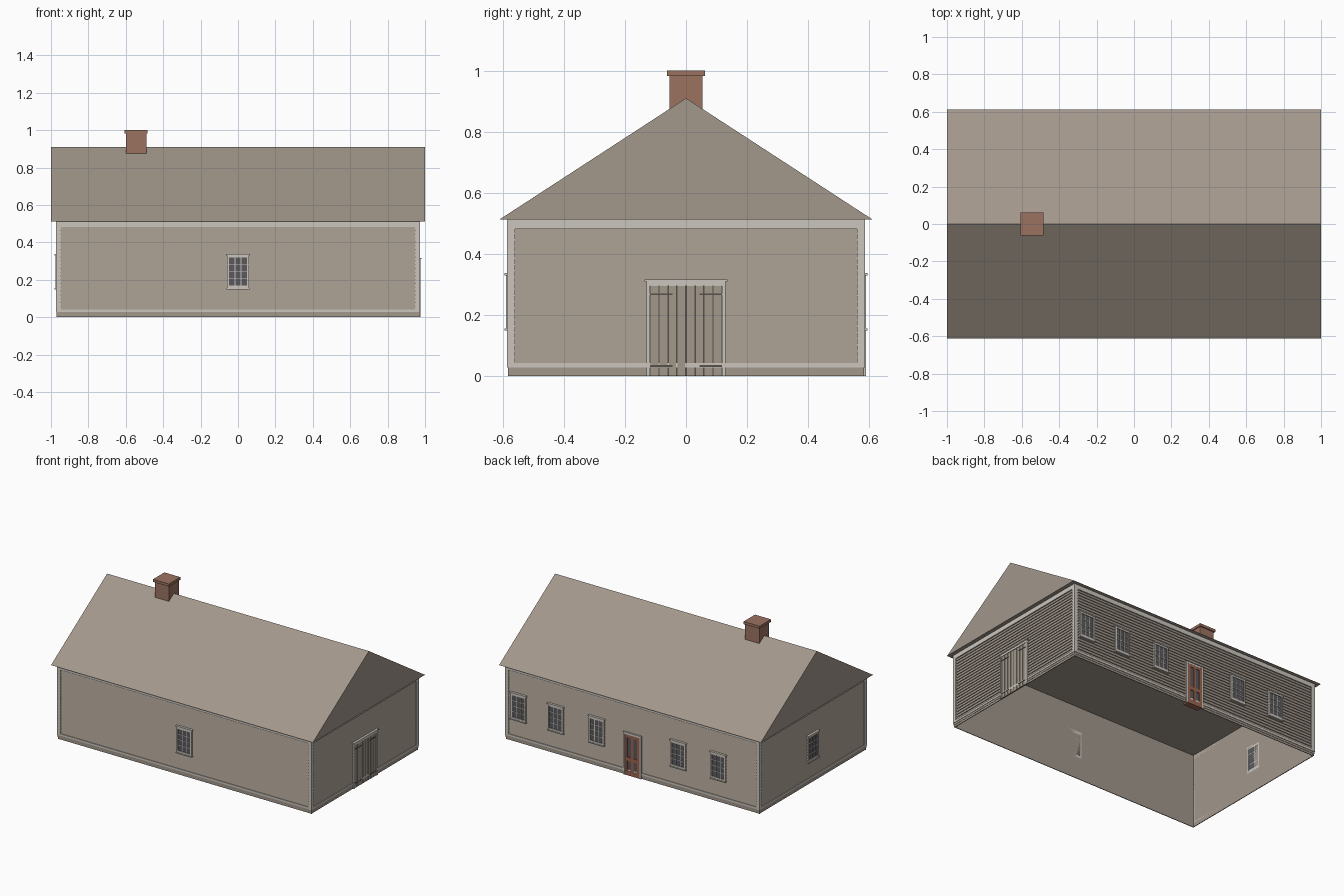
import bpy, bmesh, math
from mathutils import Matrix, Vector

if "Cube" in bpy.data.objects:
    bpy.data.objects.remove(bpy.data.objects["Cube"])


def material(name, rgb):
    m = bpy.data.materials.new(name)
    m.use_nodes = True
    m.diffuse_color = (*rgb, 1)
    m.node_tree.nodes["Principled BSDF"].inputs["Base Color"].default_value = (*rgb, 1)
    return m


WOOD = material("weathered wood", (0.36, 0.31, 0.26))
TRIM = material("pale trim", (0.60, 0.56, 0.51))
GLASS = material("dark glass", (0.10, 0.10, 0.11))
BRICK = material("red brick", (0.33, 0.17, 0.12))
DOOR = material("red paint", (0.33, 0.13, 0.08))
IRON = material("dark iron", (0.09, 0.08, 0.07))

HX, HY, TOP = 0.963, 0.576, 0.512      # wall core half sizes and eave height


def add_mesh(name, mat, bm, matrix=Matrix()):
    bmesh.ops.recalc_face_normals(bm, faces=bm.faces)
    bm.transform(matrix)
    me = bpy.data.meshes.new(name)
    bm.to_mesh(me)
    bm.free()
    me.materials.append(mat)
    ob = bpy.data.objects.new(name, me)
    bpy.context.scene.collection.objects.link(ob)
    return ob


def boxes(name, mat, items, matrix=Matrix()):
    """One object from boxes given as (u0, u1, out0, out1, z0, z1); out points away from the wall."""
    bm = bmesh.new()
    for u0, u1, o0, o1, z0, z1 in items:
        size = Matrix.Diagonal((u1 - u0, o1 - o0, z1 - z0, 1))
        mid = Vector((u0 + u1, -o0 - o1, z0 + z1)) / 2
        bmesh.ops.create_cube(bm, size=1, matrix=Matrix.Translation(mid) @ size)
    return add_mesh(name, mat, bm, matrix)


def wall_frame(turn, distance):
    return Matrix.Rotation(math.radians(turn), 4, "Z") @ Matrix.Translation((0, -distance, 0))


WALLS = {"front": (wall_frame(0, HY), HX), "left": (wall_frame(90, HX), HY),
         "back": (wall_frame(180, HY), HX), "right": (wall_frame(270, HX), HY)}


def siding(name, frame, half, rows=22, low=0.04, high=0.485, lap=0.006):
    """Overlapping boards as one stepped sheet."""
    bm = bmesh.new()
    step = (high - low) / rows
    profile = []
    for i in range(rows):
        z = low + i * step
        profile += [(0, z), (lap, z), (0.001, z + step)]
    pairs = [[bm.verts.new((u, -o, z)) for u in (-half, half)] for o, z in profile]
    for a, b in zip(pairs, pairs[1:]):
        bm.faces.new((a[0], a[1], b[1], b[0]))
    ob = add_mesh(name, WOOD, bm, frame)
    if sum(f.normal.dot(frame.to_3x3() @ Vector((0, -1, 0))) for f in ob.data.polygons) < 0:
        ob.data.flip_normals()


def window(name, frame, u):
    w, z0, z1 = 0.058, 0.155, 0.33
    gw, g0, g1 = 0.048, 0.168, 0.318
    boxes(name + "_glass", GLASS, [(u - gw, u + gw, 0, 0.009, g0, g1)], frame)
    parts = [(u - w, u - gw, 0, 0.014, z0, z1), (u + gw, u + w, 0, 0.014, z0, z1),
             (u - w, u + w, 0, 0.014, z0, g0), (u - w, u + w, 0, 0.014, g1, z1),
             (u - w - 0.005, u + w + 0.005, 0, 0.018, z1, z1 + 0.008),
             (u - w - 0.003, u + w + 0.003, 0, 0.018, z0 - 0.006, z0)]
    for i in (-1, 1):                   # upright bars
        c = u + i * gw / 3
        parts.append((c - 0.002, c + 0.002, 0, 0.011, g0, g1))
    for i in (1, 2, 3):                 # cross bars
        c = g0 + (g1 - g0) * i / 4
        parts.append((u - gw, u + gw, 0, 0.011, c - 0.002, c + 0.002))
    boxes(name + "_frame", TRIM, parts, frame)


# Wall shell, open at the bottom
bm = bmesh.new()
bmesh.ops.create_cube(bm, size=1, matrix=Matrix.Translation((0, 0, TOP / 2)) @ Matrix.Diagonal((2 * HX, 2 * HY, TOP, 1)))
bmesh.ops.delete(bm, geom=[f for f in bm.faces if abs(f.normal.z) > 0.5], context="FACES")
add_mesh("wall_shell", WOOD, bm)

# Boards, trim and footing on each wall
for side, (frame, half) in WALLS.items():
    siding(side + "_siding", frame, half)
    e = half + 0.010
    boxes(side + "_trim", TRIM, [
        (-e, -half + 0.016, 0, 0.010, 0.028, TOP), (half - 0.016, e, 0, 0.010, 0.028, TOP),
        (-e, e, 0, 0.010, 0.482, TOP), (-e, e, 0, 0.010, 0.028, 0.042)], frame)
    e = half + 0.007
    boxes(side + "_footing", WOOD, [(-e, e, 0, 0.005, 0, 0.014), (-e, e, 0, 0.007, 0.014, 0.028)], frame)

# Windows
window("front_window", WALLS["front"][0], 0)
window("right_window", WALLS["right"][0], 0)
for n, x in enumerate((0.87, 0.585, 0.272, -0.35, -0.655)):
    window("back_window_%d" % (n + 1), WALLS["back"][0], -x)

# Double plank door on the left end
frame = WALLS["left"][0]
boxes("barn_door_frame", TRIM, [
    (-0.13, -0.118, 0, 0.014, 0, 0.295), (0.118, 0.13, 0, 0.014, 0, 0.295),
    (-0.13, 0.13, 0, 0.014, 0.295, 0.31), (-0.136, 0.136, 0, 0.018, 0.31, 0.317)], frame)
boxes("barn_door_backing", IRON, [(-0.118, 0.118, 0, 0.0075, 0, 0.295)], frame)
seams = (0.002, 0.03, 0.058, 0.088, 0.118)
planks, straps = [], []
for s in (-1, 1):
    for a, b in zip(seams, seams[1:]):
        u0, u1 = sorted((s * (a + 0.002), s * (b - 0.002)))
        planks.append((u0, u1, 0, 0.010, 0, 0.295))
    u0, u1 = sorted((s * 0.045, s * 0.118))
    straps += [(u0, u1, 0.009, 0.012, z, z + 0.006) for z in (0.030, 0.265)]
boxes("barn_door_planks", WOOD, planks, frame)
boxes("barn_door_hinges", IRON, straps, frame)

# Glazed door on the back
frame = WALLS["back"][0]
boxes("back_door_surround", TRIM, [
    (-0.07, -0.056, 0, 0.013, 0, 0.285), (0.056, 0.07, 0, 0.013, 0, 0.285),
    (-0.07, 0.07, 0, 0.013, 0.28, 0.295)], frame)
boxes("back_door_panes", GLASS, [(-0.05, 0.05, 0, 0.008, 0.02, 0.27)], frame)
rails = [(-0.056, 0.056, 0, 0.012, a, b) for a, b in ((0, 0.03), (0.10, 0.125), (0.262, 0.28))]
stiles = [(a, b, 0, 0.012, 0, 0.28) for a, b in ((-0.056, -0.038), (-0.009, 0.009), (0.038, 0.056))]
boxes("back_door", DOOR, rails + stiles, frame)
boxes("back_door_sill", DOOR, [(-0.056, 0.056, -0.03, 0.012, 0, 0.012)], frame)

# Gable roof, a closed prism
bm = bmesh.new()
ends = [[bm.verts.new((x, y, z)) for y, z in ((-0.612, TOP), (0.612, TOP), (0, 0.91))] for x in (-1, 1)]
for end in ends:
    bm.faces.new(end)
for i in range(3):
    j = (i + 1) % 3
    bm.faces.new((ends[0][i], ends[0][j], ends[1][j], ends[1][i]))
add_mesh("roof", WOOD, bm)

# Chimney
boxes("chimney", BRICK, [(-0.598, -0.49, -0.054, 0.054, 0.82, 0.982),
                         (-0.606, -0.484, -0.062, 0.062, 0.982, 1.0)])
